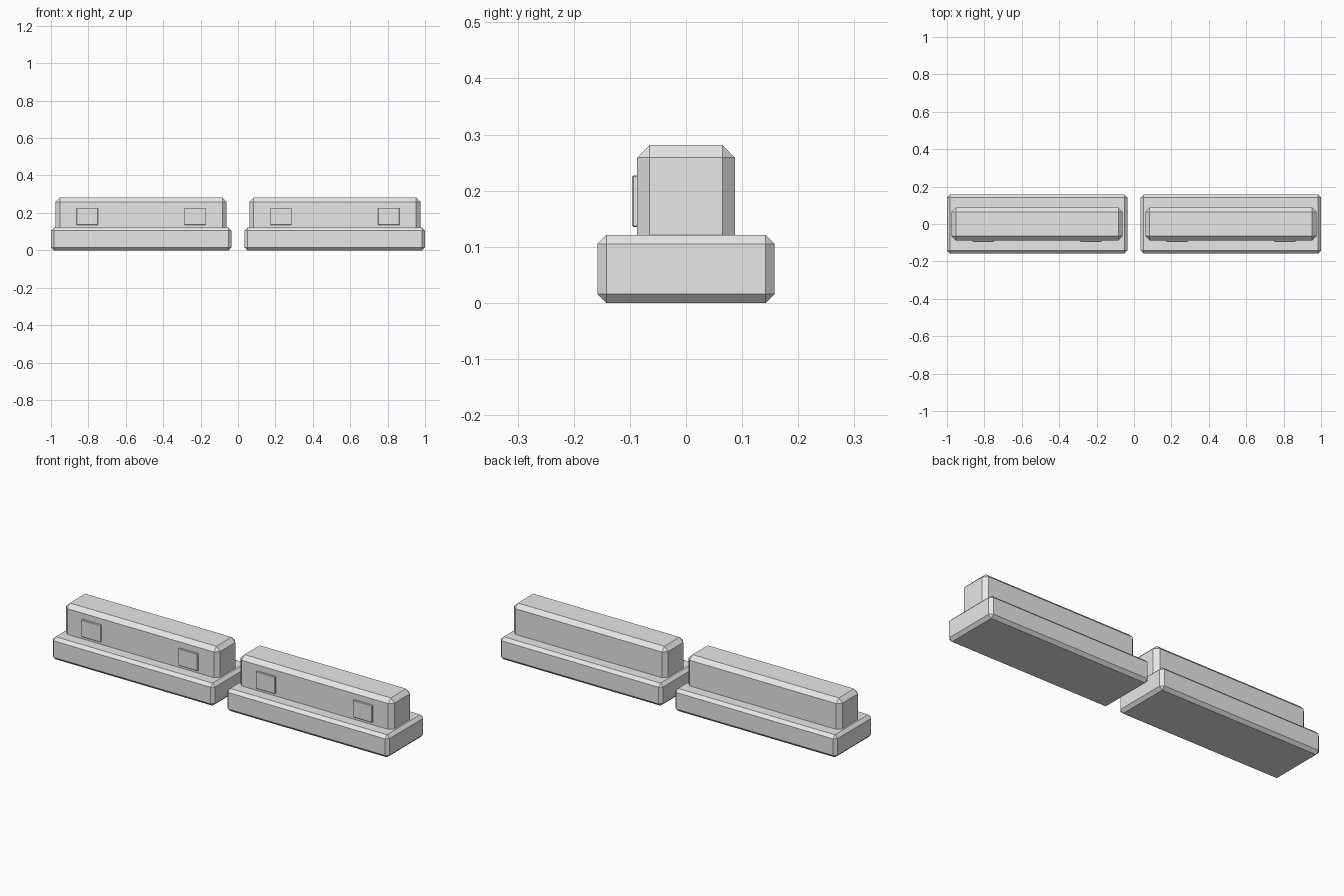
import bpy
import bmesh
from mathutils import Matrix, Vector

default = bpy.data.objects.get("Cube")
if default:
    bpy.data.objects.remove(default, do_unlink=True)

# Single plain grey used on every part
GREY = (0.8, 0.8, 0.8, 1.0)
grey = bpy.data.materials.new("light grey")
grey.use_nodes = True
grey.diffuse_color = GREY
grey.node_tree.nodes["Principled BSDF"].inputs["Base Color"].default_value = GREY


def chamfered_box(name, low, high, chamfer):
    """Box between two corners with single-segment chamfered edges."""
    low, high = Vector(low), Vector(high)
    bm = bmesh.new()
    matrix = Matrix.Translation((low + high) / 2) @ Matrix.Diagonal((*(high - low), 1))
    bmesh.ops.create_cube(bm, size=1, matrix=matrix)
    bmesh.ops.bevel(bm, geom=bm.edges[:], offset=chamfer, segments=1,
                    profile=0.5, affect='EDGES')
    mesh = bpy.data.meshes.new(name)
    bm.to_mesh(mesh)
    bm.free()
    mesh.materials.append(grey)
    obj = bpy.data.objects.new(name, mesh)
    bpy.context.collection.objects.link(obj)


# Two identical blocks side by side, each a base, an upper body and two plates
for side, cx in (("right", -0.518), ("left", 0.518)):
    chamfered_box(f"{side}_base", (cx - 0.482, -0.158, 0), (cx + 0.482, 0.158, 0.121), 0.016)
    chamfered_box(f"{side}_body", (cx - 0.457, -0.087, 0.09), (cx + 0.457, 0.087, 0.281), 0.022)
    for end, px in (("outer" if cx < 0 else "inner", cx - 0.288),
                    ("inner" if cx < 0 else "outer", cx + 0.288)):
        chamfered_box(f"{side}_{end}_plate", (px - 0.057, -0.096, 0.135),
                      (px + 0.057, -0.08, 0.227), 0.002)
